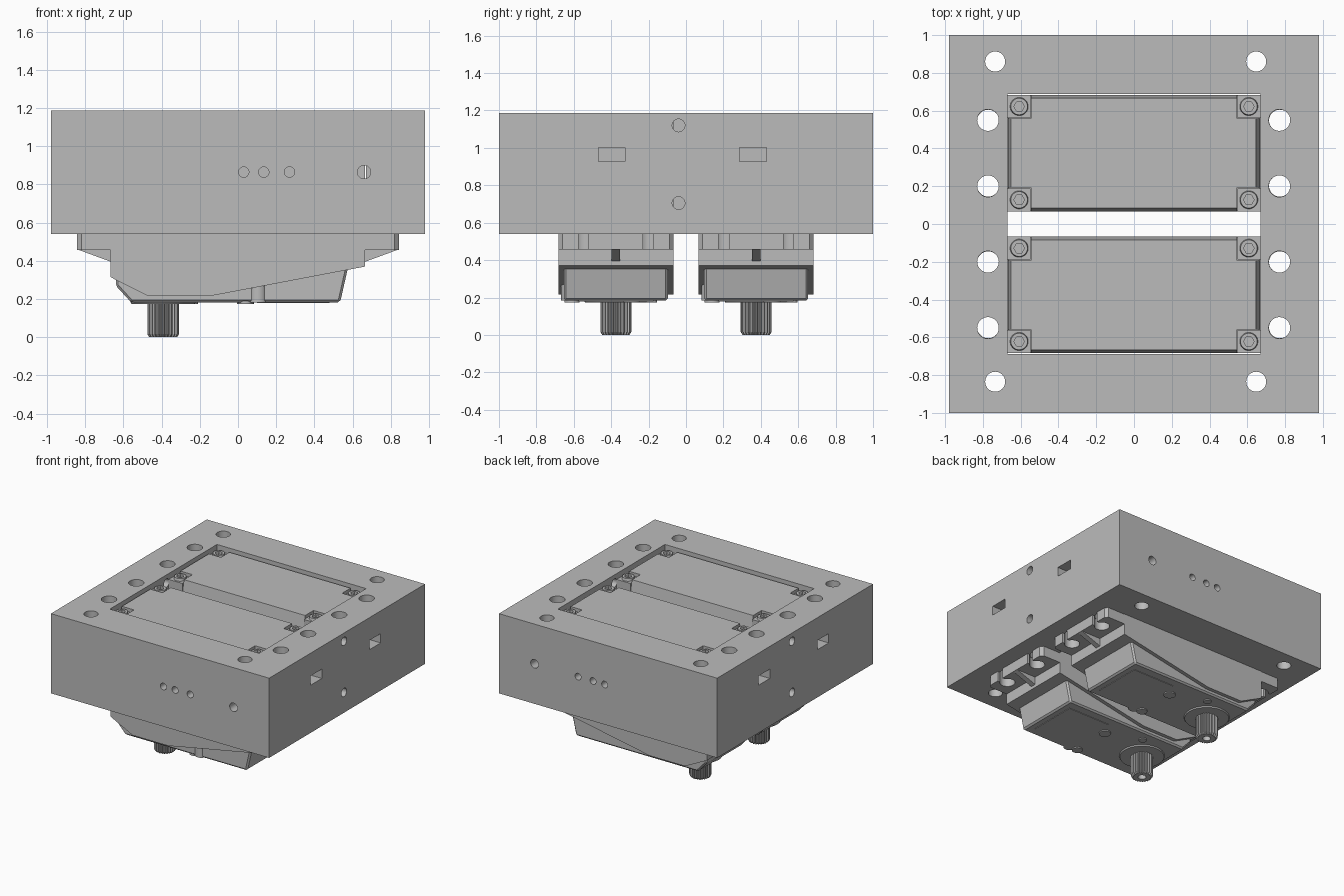
import bpy, bmesh
from math import cos, sin, pi

cube = bpy.data.objects.get("Cube")
if cube:
    bpy.data.objects.remove(cube, do_unlink=True)

grey = bpy.data.materials.new("plain grey")
grey.use_nodes = True
grey.diffuse_color = (0.5, 0.5, 0.5, 1)
grey.node_tree.nodes["Principled BSDF"].inputs["Base Color"].default_value = (0.5, 0.5, 0.5, 1)


def prism(name, pts, lo, hi, axis="Z", top_pts=None):
    """Extrude a flat outline along an axis, optionally to a second outline."""
    place = {"X": lambda p, t: (t, p[0], p[1]),
             "Y": lambda p, t: (p[0], t, p[1]),
             "Z": lambda p, t: (p[0], p[1], t)}[axis]
    bm = bmesh.new()
    a = [bm.verts.new(place(p, lo)) for p in pts]
    b = [bm.verts.new(place(p, hi)) for p in (top_pts or pts)]
    bm.faces.new(a)
    bm.faces.new(b)
    for i in range(len(a)):
        j = (i + 1) % len(a)
        bm.faces.new((a[i], a[j], b[j], b[i]))
    bmesh.ops.recalc_face_normals(bm, faces=bm.faces)
    mesh = bpy.data.meshes.new(name)
    bm.to_mesh(mesh)
    bm.free()
    mesh.materials.append(grey)
    obj = bpy.data.objects.new(name, mesh)
    bpy.context.collection.objects.link(obj)
    return obj


def rect(x0, x1, y0, y1):
    return [(x0, y0), (x1, y0), (x1, y1), (x0, y1)]


def ring(x, y, r, n=32):
    return [(x + r * cos(2 * pi * i / n), y + r * sin(2 * pi * i / n)) for i in range(n)]


def combine(target, other, operation="DIFFERENCE"):
    """Apply a boolean and drop the helper."""
    mod = target.modifiers.new("cut", "BOOLEAN")
    mod.operation, mod.solver, mod.object = operation, "EXACT", other
    bpy.context.view_layer.objects.active = target
    bpy.ops.object.modifier_apply(modifier=mod.name)
    bpy.data.objects.remove(other, do_unlink=True)


def smooth(obj):
    bpy.ops.object.select_all(action="DESELECT")
    obj.select_set(True)
    bpy.context.view_layer.objects.active = obj
    bpy.ops.object.shade_smooth_by_angle(angle=0.5)


# Mounting block with a rectangular well
block = prism("mounting_block", rect(-0.98, 0.98, -1, 1), 0.54, 1.187)
combine(block, prism("well", rect(-0.67, 0.67, -0.687, 0.687), 0.4, 1.3))

# Vertical bolt holes
for y in (-0.835, 0.86):
    for x in (-0.735, 0.647):
        combine(block, prism("hole", ring(x, y, 0.053), 0.4, 1.3))
for y in (-0.55, -0.2, 0.2, 0.55):
    for x in (-0.773, 0.77):
        combine(block, prism("hole", ring(x, y, 0.057), 0.4, 1.3))

# Round holes through the front and back walls
for side in (-1, 1):
    for x, r in ((0.03, 0.027), (0.135, 0.027), (0.27, 0.027), (0.66, 0.035)):
        combine(block, prism("hole", ring(x, 0.865, r), side * 0.6, side * 1.1, "Y"))

# Cable slots and round holes through the end walls, turned half round
for side in (-1, 1):
    for z in (0.705, 1.12):
        combine(block, prism("hole", ring(-0.04 * side, z, 0.034), side * 0.6, side * 1.1, "X"))
    for y in (-0.397, 0.358):
        slot = rect(side * y - 0.072, side * y + 0.072, 0.927, 1.002)
        combine(block, prism("slot", slot, side * 0.6, side * 1.1, "X"))
smooth(block)


def build_servo(label, cy):
    # Case with a sloping underside
    W = 0.308
    outline = [(-0.668, 1.07), (-0.668, 0.315), (-0.47, 0.215), (-0.15, 0.215),
               (0.665, 0.37), (0.665, 1.07)]
    case = prism(label + "_case", outline, cy - W, cy + W, "Y")

    # Tapered lid with lowered corners
    lid = prism(label + "_lid", rect(-0.668, 0.668, cy - W, cy + W), 1.07, 1.165,
                top_pts=rect(-0.652, 0.645, cy - 0.291, cy + 0.291))
    for sx in (-1, 1):
        for sy in (-1, 1):
            px, py = sx * 0.608, cy + sy * 0.247
            pad = rect(px - 0.064, px + 0.064, py - 0.064, py + 0.064)
            combine(lid, prism("corner", pad, 1.03, 1.3))
            prism(label + "_corner_post", rect(px - 0.061, px + 0.061, py - 0.061, py + 0.061),
                  1.03, 1.14)
            # Socket screw
            screw = prism(label + "_screw", ring(px, py, 0.05), 1.13, 1.16,
                          top_pts=ring(px, py, 0.044))
            combine(screw, prism("socket", ring(px, py, 0.028, 6), 1.14, 1.3))
            smooth(screw)

    # Mounting ears with open keyhole slots and a rib
    for s in (-1, 1):
        ear_pts = [(s * 0.64, cy - W), (s * 0.82, cy - W), (s * 0.842, cy - W + 0.022),
                   (s * 0.842, cy + W - 0.022), (s * 0.82, cy + W), (s * 0.64, cy + W)]
        ear = prism(label + "_ear", ear_pts, 0.458, 0.54)
        for d in (-0.173, 0.173):
            y = cy + d
            combine(ear, prism("hole", ring(s * 0.772, y, 0.057), 0.4, 0.6))
            x0, x1 = sorted((s * 0.772, s * 0.9))
            combine(ear, prism("gap", rect(x0, x1, y - 0.027, y + 0.027), 0.4, 0.6))
        smooth(ear)
        prism(label + "_rib", [(s * 0.65, 0.46), (s * 0.842, 0.46), (s * 0.665, 0.395),
                               (s * 0.65, 0.395)], cy - 0.022, cy + 0.022, "Y")

    # Gearbox cover underneath
    cover = prism(label + "_gearbox", [(-0.64, 0.27), (-0.56, 0.183), (0.535, 0.183),
                                       (0.575, 0.36), (0.575, 0.45), (-0.64, 0.45)],
                  cy - 0.278, cy + 0.278, "Y")
    bevel = cover.modifiers.new("soft edges", "BEVEL")
    bevel.width, bevel.segments = 0.012, 1
    prism(label + "_cover_plate", rect(0.1, 0.48, cy - 0.2, cy + 0.2), 0.179, 0.19)
    smooth(prism(label + "_side_boss", ring(0.105, cy - 0.245, 0.047), 0.183, 0.3))
    for x, d, r in ((0.04, 0.085, 0.045), (0.04, -0.235, 0.04), (-0.24, 0.19, 0.03)):
        smooth(prism(label + "_cover_screw", ring(x, cy + d, r), 0.174, 0.19))

    # Splined output shaft on its collar
    sx = -0.392
    smooth(prism(label + "_collar", ring(sx, cy, 0.165), 0.173, 0.2,
                 top_pts=ring(sx, cy, 0.178)))
    n = 96

    def spline(scale):
        return [(sx + scale * (0.083 if i % 4 < 2 else 0.073) * cos(2 * pi * i / n),
                 cy + scale * (0.083 if i % 4 < 2 else 0.073) * sin(2 * pi * i / n))
                for i in range(n)]
    shaft = prism(label + "_shaft", spline(1), 0.016, 0.18)
    tip = prism(label + "_shaft_tip", spline(0.88), 0, 0.016, top_pts=spline(1))
    for part in (shaft, tip):
        combine(part, prism("bore", ring(sx, cy, 0.03, 24), -0.1, 0.12))


build_servo("front_servo", -0.375)
build_servo("back_servo", 0.375)
